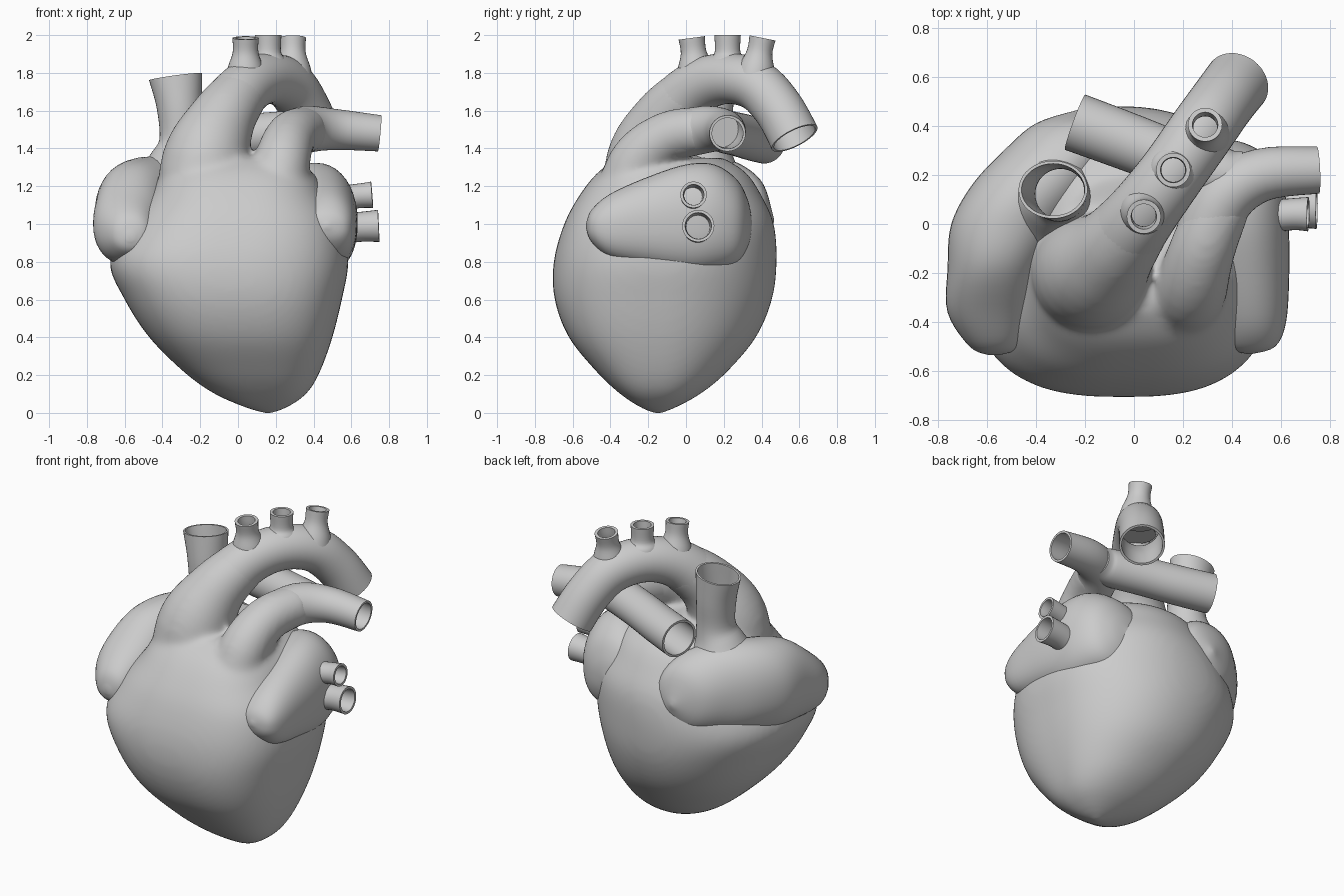
import bpy, bmesh, math
from mathutils import Vector

if "Cube" in bpy.data.objects:
    bpy.data.objects.remove(bpy.data.objects["Cube"])


def smooth_rows(rows, n=5):
    """Catmull-Rom interpolation of rows (x, y, z, ra, rb)."""
    out = []
    for i in range(len(rows) - 1):
        p0, p1, p2, p3 = (rows[max(0, min(len(rows) - 1, i + k))] for k in (-1, 0, 1, 2))
        for s in range(n):
            t = s / n
            out.append([0.5 * (2*b + (c-a)*t + (2*a-5*b+4*c-d)*t*t + (3*b-a-3*c+d)*t**3)
                        for a, b, c, d in zip(p0, p1, p2, p3)])
    return out + [list(rows[-1])]


def loft(bm, rows, frame='path', wall=0, power=(2, 2), sides=40):
    """Skin (super)elliptical sections; wall > 0 makes an open, hollow end.
    power = roundness of the (negative, positive) half of each section."""
    rows = smooth_rows([r if len(r) == 5 else (*r, r[3]) for r in rows])
    pts = [Vector(r[:3]) for r in rows]
    sections = []
    for i, r in enumerate(rows):
        if frame == 'z':
            u, v = Vector((1, 0, 0)), Vector((0, 1, 0))
        elif frame == 'y':
            u, v = Vector((1, 0, 0)), Vector((0, 0, 1))
        else:
            t = (pts[min(i + 1, len(pts) - 1)] - pts[max(i - 1, 0)]).normalized()
            ref = Vector((0, 1, 0)) if frame == 'up' else Vector((0, 0, 1))
            u = ref.cross(t).normalized()
            v = t.cross(u)
        sections.append((pts[i], u, v, max(r[3], .002), max(r[4], .002)))
    if wall:
        inner = [(p, u, v, a - wall, b - wall) for p, u, v, a, b in sections]
        sections += inner[:1:-1]
    rings = []
    for p, u, v, a, b in sections:
        ring = []
        for k in range(sides):
            w = 2 * math.pi * k / sides
            c, s = math.cos(w), math.sin(w)
            e = 2 / power[s > 0]
            ring.append(bm.verts.new(p + u * a * math.copysign(abs(c) ** e, c)
                                     + v * b * math.copysign(abs(s) ** e, s)))
        rings.append(ring)
    for q, r in zip(rings, rings[1:]):
        for k in range(sides):
            j = (k + 1) % sides
            bm.faces.new((q[k], q[j], r[j], r[k]))
    bm.faces.new(rings[0][::-1])
    bm.faces.new(rings[-1])


def finish(name, bm):
    bmesh.ops.recalc_face_normals(bm, faces=bm.faces)
    me = bpy.data.meshes.new(name)
    bm.to_mesh(me)
    bm.free()
    ob = bpy.data.objects.new(name, me)
    bpy.context.collection.objects.link(ob)
    bpy.ops.object.select_all(action='DESELECT')
    ob.select_set(True)
    bpy.context.view_layer.objects.active = ob
    bpy.ops.object.shade_smooth_by_angle(angle=math.radians(45))
    return ob


def part(name, rows, **kw):
    bm = bmesh.new()
    loft(bm, rows, **kw)
    return finish(name, bm)


def tucked(rows):
    """Shrink the first section so a vessel emerges gently from its root."""
    return [(*rows[0][:3], rows[0][3] * .95)] + rows[1:]


# vessel centre lines with radii
aorta = [(-.20, -.20, .98, .24), (-.17, -.19, 1.33, .235), (-.08, -.10, 1.56, .178),
         (.03, .04, 1.71, .145), (.15, .20, 1.77, .135), (.27, .37, 1.735, .135),
         (.355, .49, 1.61, .133), (.42, .575, 1.455, .135)]
trunk = [(.19, -.34, 1.02, .16), (.23, -.27, 1.31, .15), (.28, -.10, 1.46, .135),
         (.36, .10, 1.50, .125), (.52, .20, 1.50, .108), (.75, .22, 1.48, .096)]

# ventricles: (z, x min, x max, y min, y max)
levels = [(-.004, .14, .18, -.17, -.13), (.04, .01, .28, -.26, -.03),
          (.11, -.14, .37, -.36, .09), (.22, -.29, .435, -.475, .22),
          (.4, -.47, .50, -.62, .37), (.6, -.60, .55, -.695, .455),
          (.8, -.68, .585, -.70, .48), (1.0, -.585, .56, -.645, .465),
          (1.15, -.47, .47, -.565, .40), (1.27, -.405, .40, -.47, .32),
          (1.35, -.31, .25, -.36, .20)]
body = bmesh.new()
loft(body, [((a + b) / 2, (c + d) / 2, z, (b - a) / 2, (d - c) / 2)
            for z, a, b, c, d in levels], frame='z', power=(2.8, 2.1), sides=72)
loft(body, aorta[:4])
loft(body, trunk[:4])
ventricles = finish("ventricles", body)
remesh = ventricles.modifiers.new("blend", 'REMESH')
remesh.mode = 'VOXEL'
remesh.voxel_size = .018
remesh.use_smooth_shade = True
relax = ventricles.modifiers.new("relax", 'SMOOTH')
relax.factor = .5
relax.iterations = 18

# great vessels, open at their far ends
part("aorta_arch", tucked(aorta[2:]), wall=.014)
part("pulmonary_trunk", tucked(trunk[2:]), wall=.014)
part("pulmonary_branch", [(.46, .21, 1.49, .09), (.36, .20, 1.49, .112), (.15, .27, 1.475, .115),
                          (-.05, .345, 1.455, .118), (-.24, .415, 1.44, .12)], wall=.014)

# three branches on the arch
for i, (x, y, lean, base, top) in enumerate([(.04, .03, -.02, 1.74, 1.985),
                                             (.16, .22, 0, 1.78, 2.0),
                                             (.29, .405, .03, 1.74, 1.985)]):
    part(f"arch_branch_{i + 1}", [(x, y - lean * 1.5, base, .11), (x, y - lean, base + .085, .095),
                                  (x, y - lean * .5, 1.91, .068), (x, y, top, .07)],
         frame='up', wall=.018, sides=28)

# upper vein entering the right atrium
part("upper_vein", [(-.34, .10, 1.18, .25), (-.32, .11, 1.32, .16), (-.30, .12, 1.44, .117),
                    (-.31, .13, 1.62, .12), (-.33, .14, 1.78, .142, .118)],
     frame='up', wall=.012)

# atria: sections stacked from front to back
part("right_atrium", [(-.57, -.535, .93, .02), (-.57, -.50, .95, .10, .10),
                      (-.585, -.36, .98, .175, .19), (-.56, -.18, 1.04, .20, .265),
                      (-.50, .0, 1.06, .245, .29), (-.40, .16, 1.07, .26, .285),
                      (-.30, .30, 1.06, .23, .25), (-.24, .41, 1.04, .16, .17),
                      (-.22, .465, 1.02, .01)], frame='y', power=(2.15, 2.15))
part("left_atrium", [(.47, -.53, .99, .01), (.475, -.50, .99, .10, .085),
                     (.475, -.40, .99, .145, .17), (.455, -.20, 1.01, .178, .24),
                     (.43, .0, 1.025, .20, .29), (.39, .15, 1.03, .22, .285),
                     (.35, .27, 1.01, .20, .225), (.33, .33, 1.0, .12, .12),
                     (.33, .35, 1.0, .01)], frame='y', power=(2.5, 2.1))

# two side veins on the left atrium
for name, y, z, end, r in [("lower_side_vein", .065, .985, .745, .085),
                           ("upper_side_vein", .04, 1.15, .71, .07)]:
    part(name, [(.40, y - .03, z - .01, r * 1.1), (.55, y - .01, z - .01, r * .95),
                (.65, y, z, r * .93), (end, y, z + .005, r)], wall=.015, sides=28)
